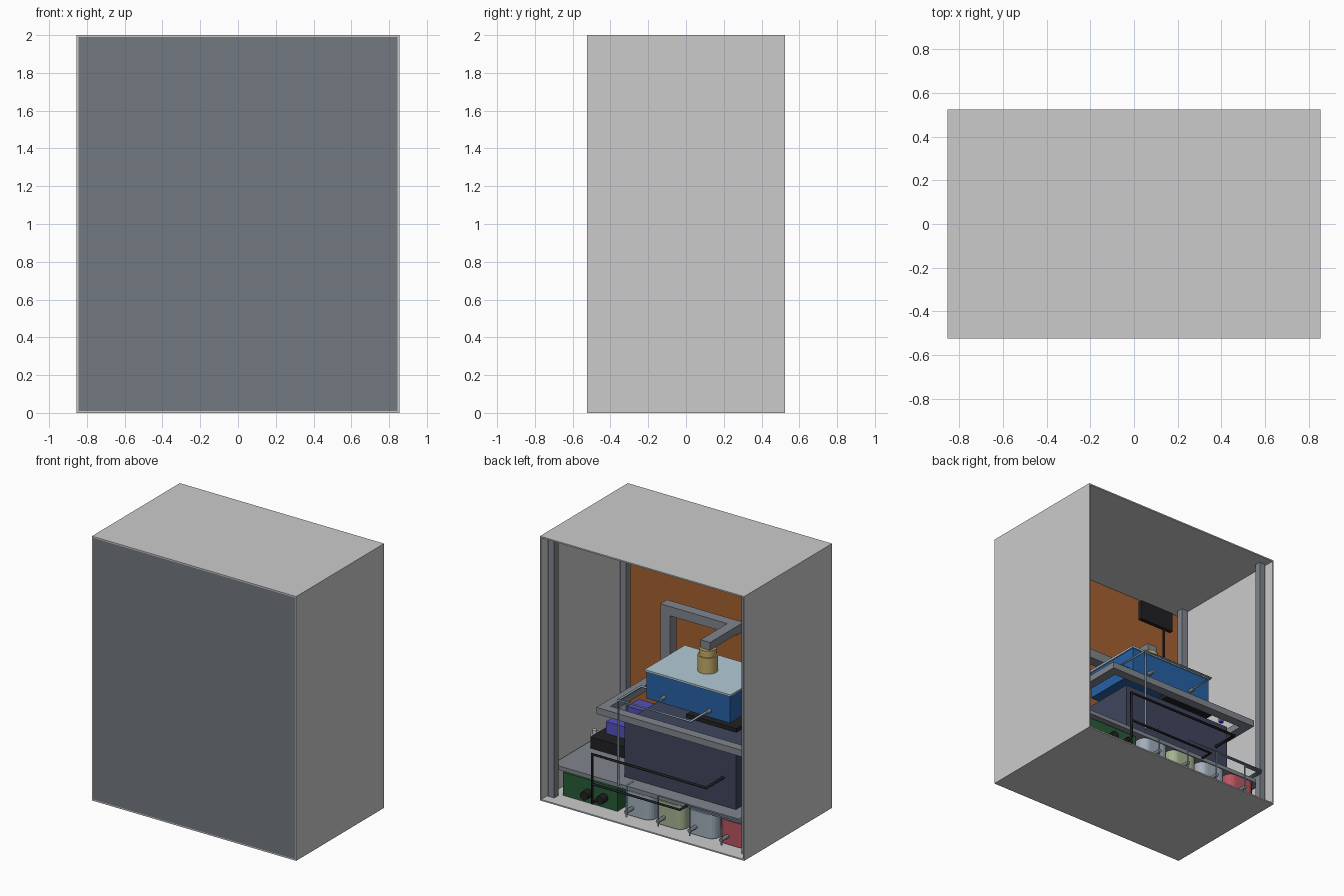
import bpy, bmesh
from mathutils import Vector

if "Cube" in bpy.data.objects:
    bpy.data.objects.remove(bpy.data.objects["Cube"])

W, D = 0.855, 0.525   # half width, half depth
mats = {}

def mat(obj, col):
    if col:
        if col not in mats:
            m = bpy.data.materials.new("paint_%d" % len(mats))
            m.diffuse_color = (*col, 1)
            m.use_nodes = True
            m.node_tree.nodes["Principled BSDF"].inputs["Base Color"].default_value = m.diffuse_color
            mats[col] = m
        obj.data.materials.append(mats[col])

def P(a, b, z):
    """a = distance from right wall, b = distance from open back, z = height"""
    return Vector((W - a, D - b, z))

def box(name, a, b, z, col=None, round_vertical=0):
    me = bpy.data.meshes.new(name)
    bm = bmesh.new()
    bmesh.ops.create_cube(bm, size=1)
    size = (a[1] - a[0], b[1] - b[0], z[1] - z[0])
    bmesh.ops.scale(bm, vec=size, verts=bm.verts)
    if round_vertical:
        es = [e for e in bm.edges if abs(e.verts[0].co.z - e.verts[1].co.z) > 1e-4]
        bmesh.ops.bevel(bm, geom=es, offset=round_vertical, segments=5, affect='EDGES', profile=0.5)
    bm.to_mesh(me)
    bm.free()
    ob = bpy.data.objects.new(name, me)
    ob.location = P(sum(a) / 2, sum(b) / 2, sum(z) / 2)
    bpy.context.collection.objects.link(ob)
    mat(ob, col)
    return ob

def cyl(name, p0, p1, r, col=None, n=24):
    p0, p1 = P(*p0), P(*p1)
    d = p1 - p0
    bpy.ops.mesh.primitive_cylinder_add(vertices=n, radius=r, depth=d.length, location=(p0 + p1) / 2)
    ob = bpy.context.object
    ob.name = name
    ob.rotation_euler = d.to_track_quat('Z', 'Y').to_euler()
    bpy.ops.object.shade_smooth_by_angle()
    mat(ob, col)

def pipe(name, pts, r, col=None):
    cu = bpy.data.curves.new(name, 'CURVE')
    cu.dimensions = '3D'
    cu.bevel_depth, cu.bevel_resolution, cu.use_fill_caps = r, 2, True
    s = cu.splines.new('POLY')
    s.points.add(len(pts) - 1)
    for q, p in zip(s.points, pts):
        q.co = (*P(*p), 1)
    ob = bpy.data.objects.new(name, cu)
    bpy.context.collection.objects.link(ob)
    mat(ob, col)

STEEL, SLATE = (.22, .24, .27), (.17, .19, .22)
BLACK, NAVY, BLUE = (.015, .015, .017), (.05, .06, .11), (.02, .12, .38)
PALE, GOLD, GREEN = (.45, .6, .68), (.55, .42, .14), (.02, .11, .04)
ORANGE, PURPLE, TUBE = (.38, .12, .03), (.09, .08, .5), (.3, .42, .55)

# Cabinet shell, open at the back
T = .01
box("floor_panel", (0, 1.71), (0, 1.05), (0, T))
box("roof_panel", (0, 1.71), (0, 1.05), (2 - T, 2))
box("right_wall", (0, T), (0, 1.05), (T, 2 - T))
box("left_wall", (1.71 - T, 1.71), (0, 1.05), (T, 2 - T))
box("front_panel", (T, 1.71 - T), (1.042, 1.05), (T, 2 - T), SLATE)
box("front_panel_lining", (T, 1.71 - T), (1.034, 1.042), (T, 2 - T), ORANGE)

# Corner posts and the deck between them
for a in (.045, 1.665):
    for b in (.095, .955):
        box("corner_post", (a - .025, a + .025), (b - .025, b + .025), (T, 2 - T), STEEL)
box("deck", (.02, 1.69), (.12, 1.03), (.205, .235), STEEL)

# Main tank and the frame round its top
box("main_tank", (.542, 1.475), (.235, .86), (.235, .65), NAVY)
for b in (.16, .86):
    box("frame_long_beam", (.36, 1.66), (b, b + .07), (.69, .74), STEEL)
for a in (.36, 1.59):
    box("frame_side_beam", (a, a + .07), (.23, .86), (.69, .74), STEEL)

# Gantry standing on the frame, arm over the tank
box("gantry_post", (.42, .50), (.84, .92), (.74, 1.28), STEEL)
box("gantry_crossbeam", (.50, 1.06), (.84, .92), (1.21, 1.28), STEEL)
box("gantry_arm", (.98, 1.06), (.52, .84), (1.22, 1.28), STEEL)
cyl("motor", (1.02, .55, 1.05), (1.02, .55, 1.17), .07, GOLD)
cyl("motor_cap", (1.02, .55, 1.17), (1.02, .55, 1.22), .06, GOLD)

# Upper blue vessel with lid and support plate
box("upper_vessel", (.67, 1.37), (.317, .78), (.83, 1.035), BLUE)
box("upper_vessel_lid", (.66, 1.38), (.307, .79), (1.035, 1.05), PALE)
box("support_plate", (1.0, 1.42), (.32, .78), (.77, .80), BLACK)
for a in (.82, 1.2):
    cyl("upper_vessel_port", (a, .27, .88), (a, .33, .88), .014, STEEL, 16)
cyl("tank_port", (1.5, .33, .74), (1.5, .33, .79), .018, PURPLE, 16)

# Control boxes and bottle on the right of the deck
box("control_base", (.085, .42), (.48, .98), (.235, .32), BLACK)
box("control_module", (.14, .33), (.59, .74), (.32, .41), PURPLE)
box("control_module", (.14, .33), (.84, .98), (.32, .43), PURPLE)
cyl("bottle", (.065, .56, .235), (.065, .56, .31), .028)
cyl("bottle_neck", (.065, .56, .31), (.065, .56, .34), .016)

# Screen on a pole
box("screen", (1.23, 1.52), (.89, .92), (1.74, 1.89), BLACK)
cyl("screen_pole", (1.45, .905, .74), (1.45, .905, 1.75), .01, BLACK, 12)

# Pump unit under the deck
box("pump_housing", (.095, .55), (.141, .50), (T, .185), GREEN)
for a in (.31, .44):
    cyl("pump_outlet", (a, .08, .085), (a, .15, .085), .032, BLACK, 20)

# Row of bins, each with a tap and a riser tube
bins = [PALE, (.38, .45, .28), PALE, (.5, .09, .12)]
for i, col in enumerate(bins):
    a = .605 + .265 * i
    box("bin", (a, a + .24), (.12, .46), (.02, .195), (.36, .43, .5) if col == PALE else col, .06)
    box("bin_lid", (a, a + .24), (.12, .46), (.195, .2), col, .06)
    t = a + .085
    cyl("bin_tap", (t, .04, .08), (t, .13, .08), .014, STEEL, 16)
    h = .285 - .012 * i
    pipe("riser_tube", [(t, .05, .04), (t, .05, h), (1.63, .05, h), (1.63, .2, h)]
         if i else [(t, .05, .04), (t, .05, .28), (t, .13, .28)], .006, TUBE)

# Black supply pipes
pipe("supply_pipe", [(.416, .09, .08), (.416, .03, .08), (.416, .03, .45),
                     (1.37, .03, .45), (1.37, .24, .45)], .011, BLACK)
pipe("return_pipe", [(.416, .03, .225), (1.15, .03, .225), (1.15, .13, .225)], .009, BLACK)

# Thin feed tube to the upper vessel
pipe("feed_tube", [(.594, .088, .24), (.594, .088, .885), (1.2, .088, .885), (1.2, .32, .885)], .008, TUBE)
pipe("feed_branch", [(.594, .088, .885), (.594, .36, .885), (.68, .36, .885)], .008, TUBE)
